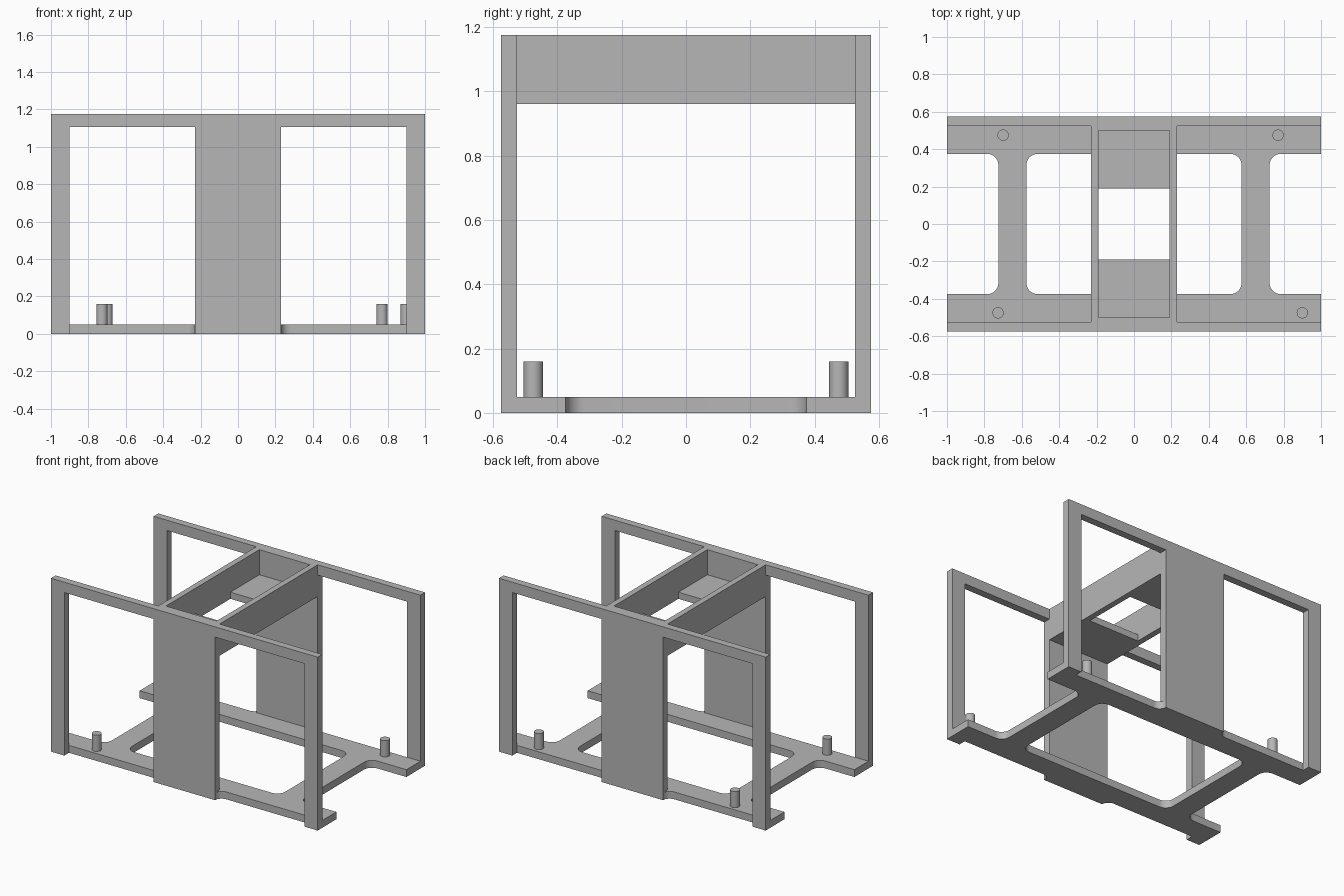
import bpy, bmesh, math
from mathutils import Vector

cube = bpy.data.objects.get("Cube")
if cube:
    bpy.data.objects.remove(cube, do_unlink=True)

grey = bpy.data.materials.new("plain grey")
grey.use_nodes = True
colour = (0.47, 0.47, 0.47, 1)
grey.diffuse_color = colour
grey.node_tree.nodes["Principled BSDF"].inputs["Base Color"].default_value = colour

HALF_X, OUT_Y, IN_Y = 1.0, 0.575, 0.525
TOP, BASE_T = 1.175, 0.05
PANEL, BOX = 0.23, 0.19      # half widths of centre panel and tray opening
BOX_Z = 0.96


def add_object(name, bm):
    bmesh.ops.recalc_face_normals(bm, faces=bm.faces[:])
    mesh = bpy.data.meshes.new(name)
    bm.to_mesh(mesh)
    bm.free()
    mesh.materials.append(grey)
    obj = bpy.data.objects.new(name, mesh)
    bpy.context.collection.objects.link(obj)
    return obj


def rounded(points, steps=8):
    """Replace square corners (x, y, radius) by arcs."""
    out = []
    for i, (x, y, r) in enumerate(points):
        p = Vector((x, y))
        if not r:
            out.append(p)
            continue
        a = (Vector(points[i - 1][:2]) - p).normalized()
        b = (Vector(points[(i + 1) % len(points)][:2]) - p).normalized()
        for k in range(steps + 1):
            t = math.pi / 2 * k / steps
            out.append(p + r * (a * (1 - math.sin(t)) + b * (1 - math.cos(t))))
    return out


def prism(name, loops, lo, hi, upright=False):
    """Extrude outlines (with holes) along z, or along y when upright."""
    bm = bmesh.new()
    for loop in loops:
        vs = [bm.verts.new((p[0], lo, p[1]) if upright else (p[0], p[1], lo)) for p in loop]
        for i, v in enumerate(vs):
            bm.edges.new((vs[i - 1], v))
    bmesh.ops.triangle_fill(bm, use_beauty=True, edges=bm.edges[:])
    ext = bmesh.ops.extrude_face_region(bm, geom=bm.faces[:])
    move = (0, hi - lo, 0) if upright else (0, 0, hi - lo)
    bmesh.ops.translate(bm, vec=move, verts=[g for g in ext["geom"] if isinstance(g, bmesh.types.BMVert)])
    return add_object(name, bm)


def box(name, x0, x1, y0, y1, z0, z1):
    return prism(name, [[(x0, y0), (x1, y0), (x1, y1), (x0, y1)]], z0, z1)


# Base plate: two long bars joined by filleted cross bars
R, BAR_Y, CROSS_OUT, CROSS_IN = 0.06, 0.375, 0.725, 0.575
right = [(HALF_X, -IN_Y, 0), (HALF_X, -BAR_Y, 0), (CROSS_OUT, -BAR_Y, R),
         (CROSS_OUT, BAR_Y, R), (HALF_X, BAR_Y, 0), (HALF_X, IN_Y, 0)]
left = [(-x, -y, r) for x, y, r in right]
hole = [(sx * CROSS_IN, sy * BAR_Y, R) for sx, sy in ((-1, -1), (1, -1), (1, 1), (-1, 1))]
prism("base_plate", [rounded(right + left), rounded(hole)], 0, BASE_T)

# Side frames: top rail, corner posts and wide centre panel in one outline
POST, RAIL = 0.9, 1.105
half = [(PANEL, 0), (PANEL, RAIL), (POST, RAIL), (POST, 0), (HALF_X, 0), (HALF_X, TOP)]
outline = half + [(-x, z) for x, z in reversed(half)]
for side, label in ((-1, "front"), (1, "back")):
    y0, y1 = sorted((side * IN_Y, side * OUT_Y))
    prism(label + "_frame", [outline], y0, y1, upright=True)

    # Curved gussets where the panel meets the base
    g = OUT_Y - IN_Y
    for sx, hand in ((-1, "right"), (1, "left")):
        arc = [(sx * (PANEL + g * (1 - math.cos(t))), side * (OUT_Y - g * math.sin(t)))
               for t in (math.pi / 16 * k for k in range(9))]
        prism(f"{label}_{hand}_gusset", [[(sx * PANEL, side * IN_Y)] + arc], 0, BASE_T)

    # Tray end wall and ledge
    y0, y1 = sorted((side * 0.5, side * IN_Y))
    box(label + "_tray_wall", -BOX, BOX, y0, y1, BOX_Z, TOP)
    y0, y1 = sorted((side * 0.19, side * 0.5))
    box(label + "_tray_ledge", -BOX, BOX, y0, y1, BOX_Z, 1.005)

# Webs across the top
box("right_web", -PANEL, -BOX, -IN_Y, IN_Y, BOX_Z, TOP)
box("left_web", BOX, PANEL, -IN_Y, IN_Y, BOX_Z, TOP)

# Mounting pegs
for i, (x, y) in enumerate(((-0.7, 0.475), (0.77, 0.475), (-0.727, -0.475), (0.9, -0.475))):
    bm = bmesh.new()
    bmesh.ops.create_cone(bm, cap_ends=True, segments=32, radius1=0.03, radius2=0.03, depth=0.11)
    bmesh.ops.translate(bm, vec=(x, y, BASE_T + 0.055), verts=bm.verts[:])
    add_object(f"peg_{i + 1}", bm)

# Smooth the round surfaces, keep edges sharp
for obj in bpy.context.collection.objects:
    if obj.type == "MESH" and any(k in obj.name for k in ("peg", "base_plate", "gusset")):
        bpy.ops.object.select_all(action="DESELECT")
        obj.select_set(True)
        bpy.context.view_layer.objects.active = obj
        bpy.ops.object.shade_smooth_by_angle(angle=math.radians(30))
